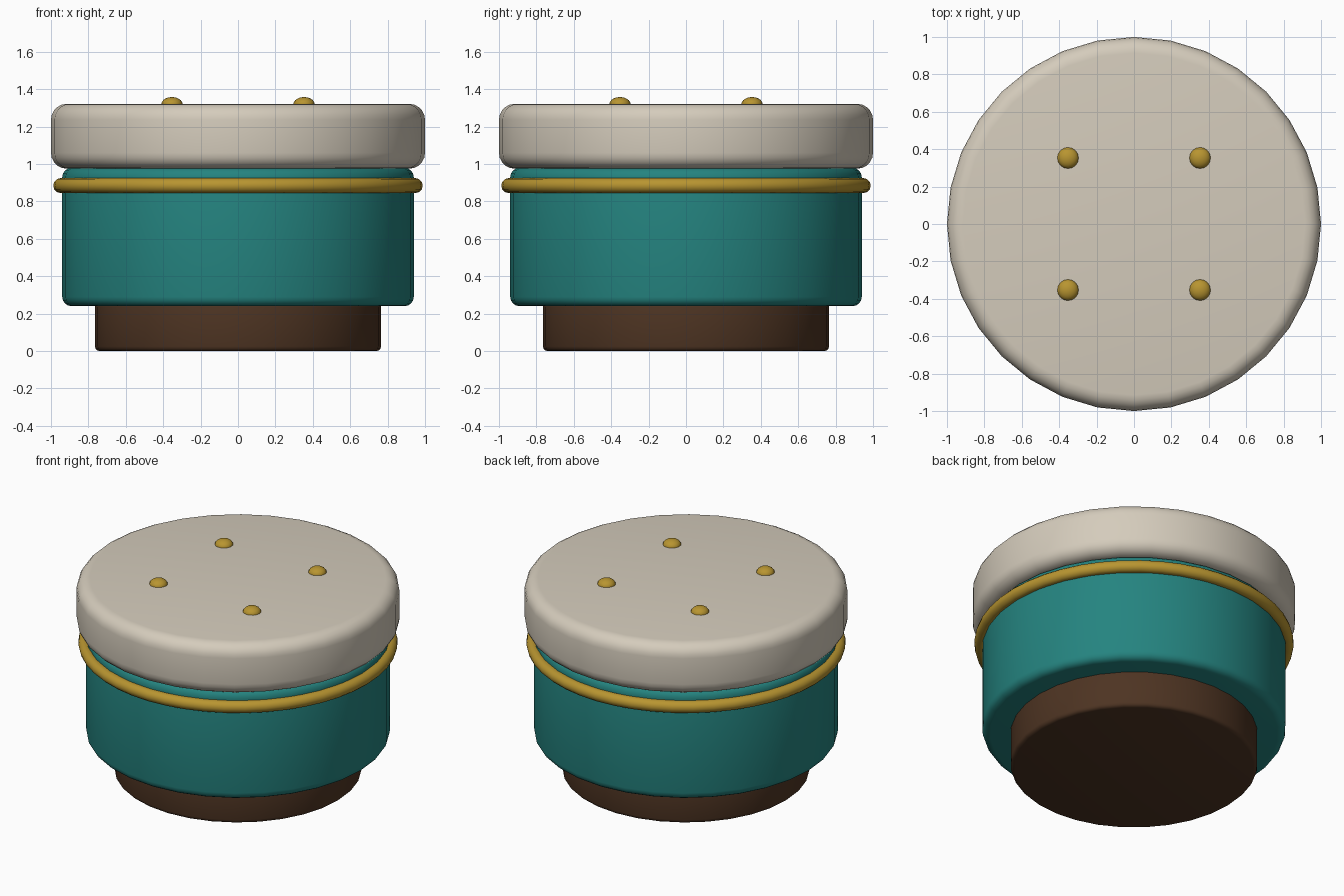
import bpy
import math

if "Cube" in bpy.data.objects:
    bpy.data.objects.remove(bpy.data.objects["Cube"])


def material(name, rgb):
    m = bpy.data.materials.new(name)
    m.diffuse_color = (*rgb, 1.0)
    m.use_nodes = True
    m.node_tree.nodes["Principled BSDF"].inputs["Base Color"].default_value = m.diffuse_color
    return m


cream = material("cream fabric", (0.66, 0.60, 0.50))
teal = material("teal fabric", (0.018, 0.23, 0.215))
gold = material("gold trim", (0.48, 0.30, 0.03))
brown = material("dark wood", (0.075, 0.034, 0.016))


def finish(name, mat, angle=40):
    obj = bpy.context.object
    obj.name = name
    obj.data.materials.append(mat)
    bpy.ops.object.shade_smooth_by_angle(angle=math.radians(angle))
    return obj


def drum(name, radius, z0, z1, bevel, segments, mat):
    """Upright cylinder with rounded rims."""
    bpy.ops.mesh.primitive_cylinder_add(
        vertices=32, radius=radius, depth=z1 - z0, location=(0, 0, (z0 + z1) / 2))
    obj = bpy.context.object
    mod = obj.modifiers.new("rounded rim", 'BEVEL')
    mod.width = bevel
    mod.segments = segments
    mod.limit_method = 'ANGLE'
    mod.angle_limit = math.radians(40)
    bpy.ops.object.modifier_apply(modifier=mod.name)
    return finish(name, mat)


# Stacked body: plinth, padded drum, cushion
drum("base", 0.765, 0.0, 0.26, 0.025, 3, brown)
drum("body", 0.94, 0.24, 0.98, 0.05, 4, teal)
drum("cushion", 1.0, 0.975, 1.322, 0.085, 5, cream)

# Piping ring around the body
bpy.ops.mesh.primitive_torus_add(
    major_segments=48, minor_segments=12, major_radius=0.948,
    minor_radius=0.04, location=(0, 0, 0.885))
finish("trim_ring", gold, 60)

# Four flattened buttons on the cushion
for i, (sx, sy) in enumerate([(-1, -1), (1, -1), (-1, 1), (1, 1)]):
    bpy.ops.mesh.primitive_uv_sphere_add(
        segments=16, ring_count=10, radius=0.057,
        location=(sx * 0.353, sy * 0.353, 1.32))
    bpy.context.object.scale.z = 0.67
    finish(f"button_{i + 1}", gold, 60)
